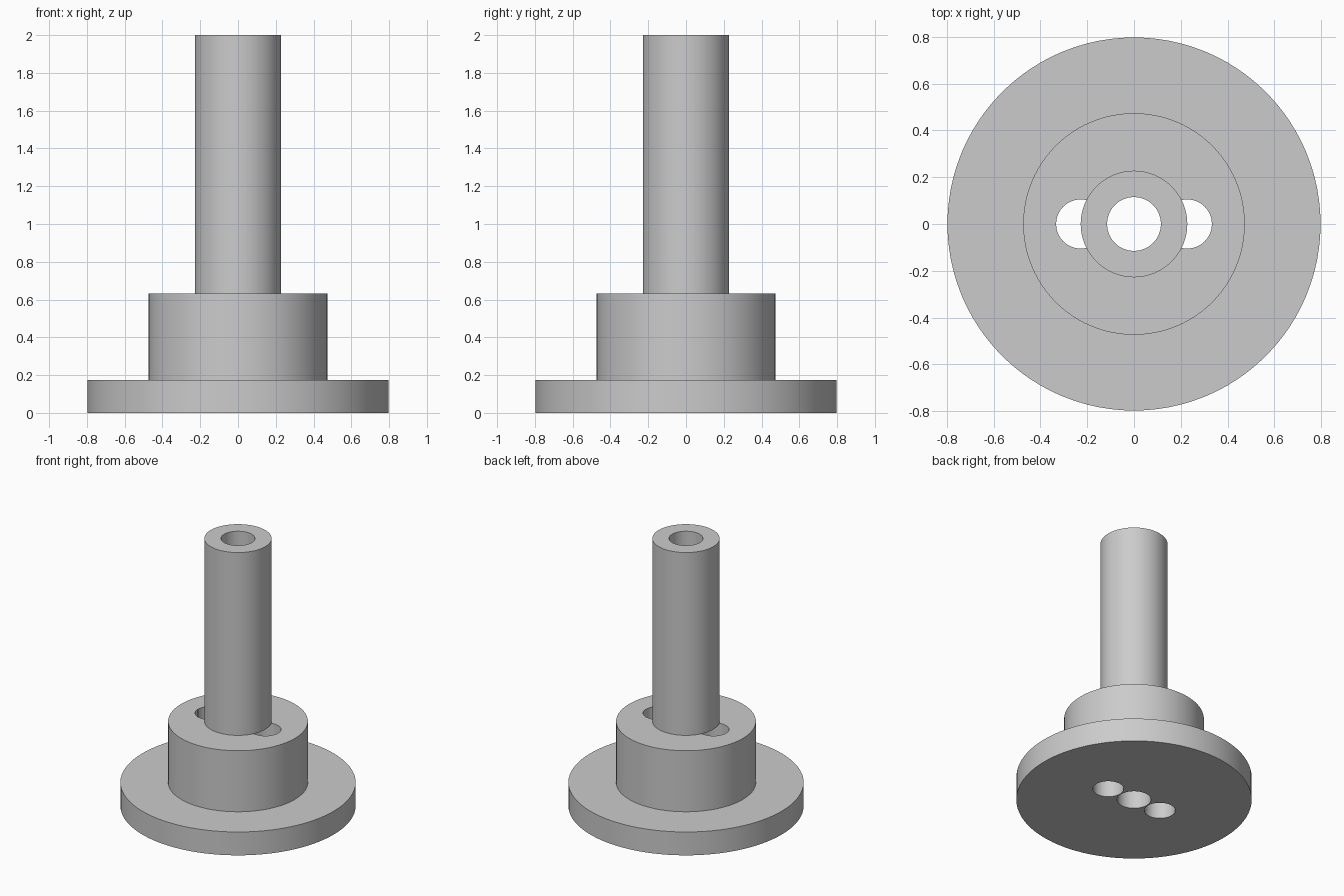
import bpy, bmesh, math

if "Cube" in bpy.data.objects:
    bpy.data.objects.remove(bpy.data.objects["Cube"])

SEG = 96
BASE_R, HUB_R, SHAFT_R, BORE_R = 0.798, 0.474, 0.228, 0.115
BASE_Z, HUB_Z, TOP_Z = 0.175, 0.632, 2.0
PIN_X, PIN_R = 0.228, 0.105


def make_object(name, bm):
    bmesh.ops.recalc_face_normals(bm, faces=bm.faces)
    mesh = bpy.data.meshes.new(name)
    bm.to_mesh(mesh)
    bm.free()
    obj = bpy.data.objects.new(name, mesh)
    bpy.context.collection.objects.link(obj)
    return obj


def lathe(name, profile):
    """Revolve a closed (radius, height) profile around z."""
    bm = bmesh.new()
    rings = []
    for i in range(SEG):
        a = 2 * math.pi * i / SEG
        rings.append([bm.verts.new((r * math.cos(a), r * math.sin(a), z)) for r, z in profile])
    n = len(profile)
    for i in range(SEG):
        p, q = rings[i], rings[(i + 1) % SEG]
        for j in range(n):
            k = (j + 1) % n
            bm.faces.new((p[j], q[j], q[k], p[k]))
    return make_object(name, bm)


def cylinder(name, x, r, z0, z1):
    bm = bmesh.new()
    loops = [[bm.verts.new((x + r * math.cos(2 * math.pi * i / 64),
                            r * math.sin(2 * math.pi * i / 64), z)) for i in range(64)]
             for z in (z0, z1)]
    for loop in loops:
        bm.faces.new(loop)
    for i in range(64):
        k = (i + 1) % 64
        bm.faces.new((loops[0][i], loops[0][k], loops[1][k], loops[1][i]))
    return make_object(name, bm)


# Stepped body: flange, hub and hollow shaft
body = lathe("flanged_shaft", [
    (BORE_R, 0), (BASE_R, 0), (BASE_R, BASE_Z), (HUB_R, BASE_Z), (HUB_R, HUB_Z),
    (SHAFT_R, HUB_Z), (SHAFT_R, TOP_Z), (BORE_R, TOP_Z)])

grey = bpy.data.materials.new("plain grey")
grey.diffuse_color = (0.6, 0.6, 0.6, 1)
grey.use_nodes = True
grey.node_tree.nodes["Principled BSDF"].inputs["Base Color"].default_value = grey.diffuse_color
body.data.materials.append(grey)

# Two pin holes through flange and hub, stopping under the shaft
for side, x in (("left", -PIN_X), ("right", PIN_X)):
    cutter = cylinder(side + "_pin_hole_cutter", x, PIN_R, -0.1, HUB_Z)
    cutter.data.materials.append(grey)
    cutter.hide_render = True
    cutter.hide_set(True)
    cut = body.modifiers.new(side + "_pin_hole", 'BOOLEAN')
    cut.operation = 'DIFFERENCE'
    cut.solver = 'EXACT'
    cut.object = cutter

# Apply the cuts, then smooth the round walls
bpy.context.view_layer.objects.active = body
body.select_set(True)
for mod in list(body.modifiers):
    bpy.ops.object.modifier_apply(modifier=mod.name)
bpy.ops.object.shade_smooth_by_angle(angle=math.radians(30))
